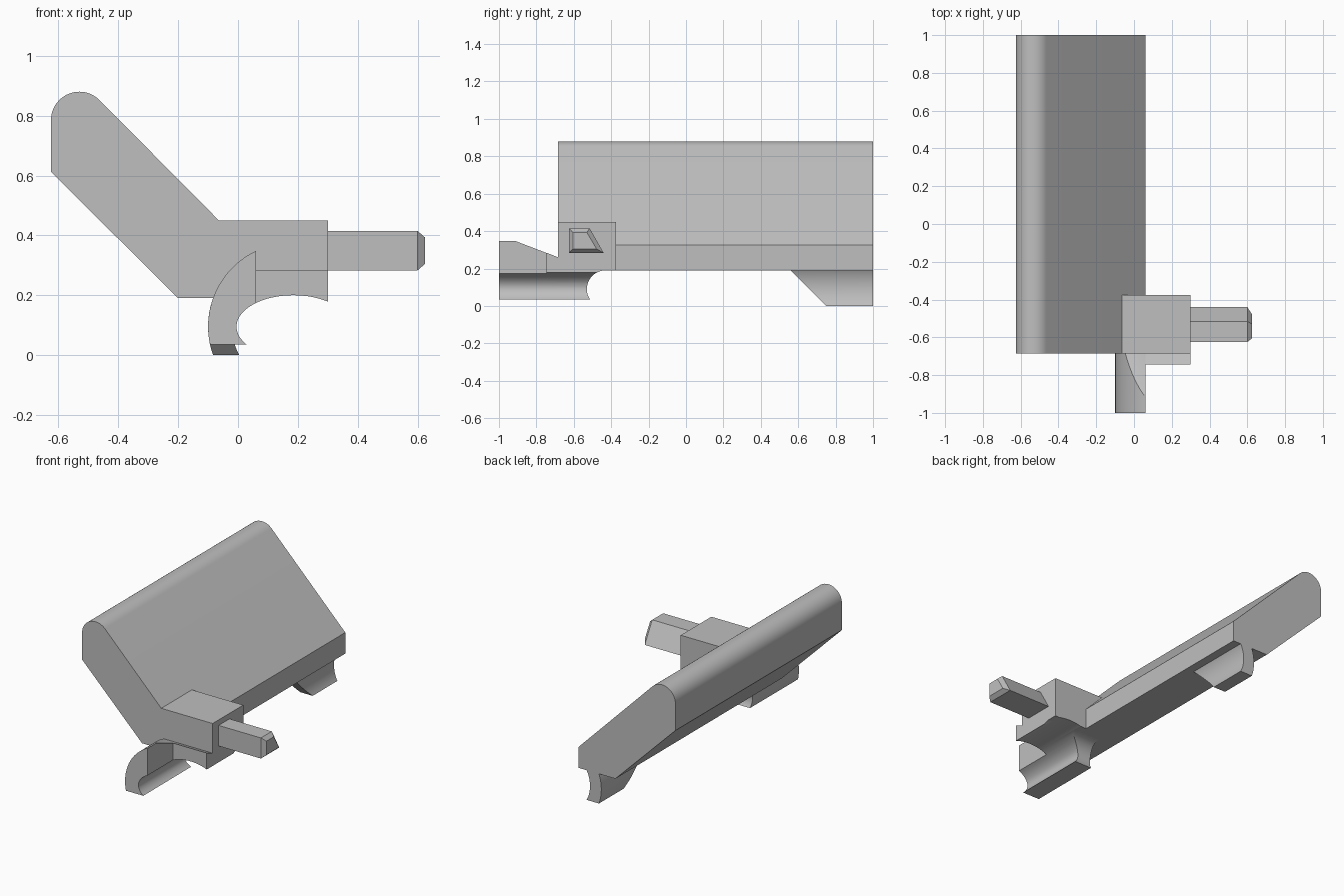
import bpy, bmesh
from math import radians, cos, sin

if "Cube" in bpy.data.objects:
    bpy.data.objects.remove(bpy.data.objects["Cube"], do_unlink=True)

grey = bpy.data.materials.new("plain grey")
grey.use_nodes = True
colour = (0.52, 0.52, 0.52, 1)
grey.diffuse_color = colour
grey.node_tree.nodes["Principled BSDF"].inputs["Base Color"].default_value = colour


def arc(cx, cy, rx, ry, start, end, steps=24):
    angles = [radians(start + (end - start) * i / steps) for i in range(steps + 1)]
    return [(cx + rx * cos(a), cy + ry * sin(a)) for a in angles]


def loft(name, rings):
    """Solid through a list of matching 3D rings."""
    bm = bmesh.new()
    rows = [[bm.verts.new(p) for p in ring] for ring in rings]
    n = len(rows[0])
    for a, b in zip(rows, rows[1:]):
        for i in range(n):
            j = (i + 1) % n
            bm.faces.new((a[i], a[j], b[j], b[i]))
    bm.faces.new(rows[0])
    bm.faces.new(rows[-1])
    bmesh.ops.recalc_face_normals(bm, faces=bm.faces)
    mesh = bpy.data.meshes.new(name)
    bm.to_mesh(mesh)
    bm.free()
    mesh.materials.append(grey)
    obj = bpy.data.objects.new(name, mesh)
    bpy.context.collection.objects.link(obj)
    return obj


def front_prism(name, profile, y0, y1):
    return loft(name, [[(x, y, z) for x, z in profile] for y in (y0, y1)])


def side_prism(name, profile, x0, x1):
    return loft(name, [[(x, y, z) for y, z in profile] for x in (x0, x1)])


def select(obj):
    bpy.ops.object.select_all(action='DESELECT')
    obj.select_set(True)
    bpy.context.view_layer.objects.active = obj


def trim(obj, side_profile):
    """Keep only what lies inside the side silhouette."""
    cutter = side_prism(obj.name + "_cutter", side_profile, -1, 1)
    cutter.hide_render = True
    mod = obj.modifiers.new("trim", 'BOOLEAN')
    mod.operation = 'INTERSECT'
    mod.solver = 'EXACT'
    mod.object = cutter
    select(obj)
    bpy.ops.object.modifier_apply(modifier=mod.name)
    bpy.data.objects.remove(cutter, do_unlink=True)


# Slanted plate with a rounded upper edge
plate = front_prism("slanted_plate",
                    [(-0.625, 0.612), (-0.2, 0.19), (0.06, 0.19), (0.06, 0.325)]
                    + arc(-0.53, 0.785, 0.095, 0.095, 45, 180), -0.685, 1)

# Front hook: round outside, oval inside, sloped top and scooped rear end
scoop = arc(-0.43, 0.09, 0.1, 0.1, 213, 90)
hook = front_prism("front_hook",
                   arc(0.18, 0.095, 0.28, 0.28, 115.2, 200)
                   + arc(0.185, 0.095, 0.19, 0.105, 220, 131.1), -1, -0.3)
trim(hook, [(-1, 0.035)] + scoop
     + [(-0.43, 0.26), (-0.685, 0.26), (-0.92, 0.35), (-1, 0.35)])

# Block above the hook with an arched underside and a low front step
block = front_prism("peg_block",
                    [(-0.065, 0.45), (0.3, 0.45)]
                    + arc(0.185, 0.095, 0.19, 0.105, 52.7, 131.1)
                    + [(0.06, 0.325)], -0.8, -0.3)
trim(block, [(-0.745, 0.035)] + scoop
     + [(-0.375, 0.19), (-0.375, 0.45), (-0.685, 0.45), (-0.685, 0.26), (-0.745, 0.284)])

# Rear clip: ring segment with a sloped front end
clip = front_prism("rear_clip",
                   arc(0.18, 0.095, 0.28, 0.28, 150, 203)
                   + arc(0.18, 0.095, 0.2, 0.2, 210, 148), 0.5, 1)
trim(clip, [(0.55, 0.2), (0.75, 0), (1, 0), (1, 0.2)])

# Side peg with a bevelled tip
base = [(-0.625, 0.415), (-0.515, 0.415), (-0.44, 0.283), (-0.625, 0.283)]
tip = [(-0.605, 0.393), (-0.53, 0.393), (-0.478, 0.305), (-0.605, 0.305)]
peg = loft("side_peg", [[(x, y, z) for y, z in ring]
                        for x, ring in ((0.28, base), (0.6, base), (0.625, tip))])

for part in (plate, hook, block, clip, peg):
    select(part)
    bpy.ops.object.shade_smooth_by_angle(angle=radians(25))
